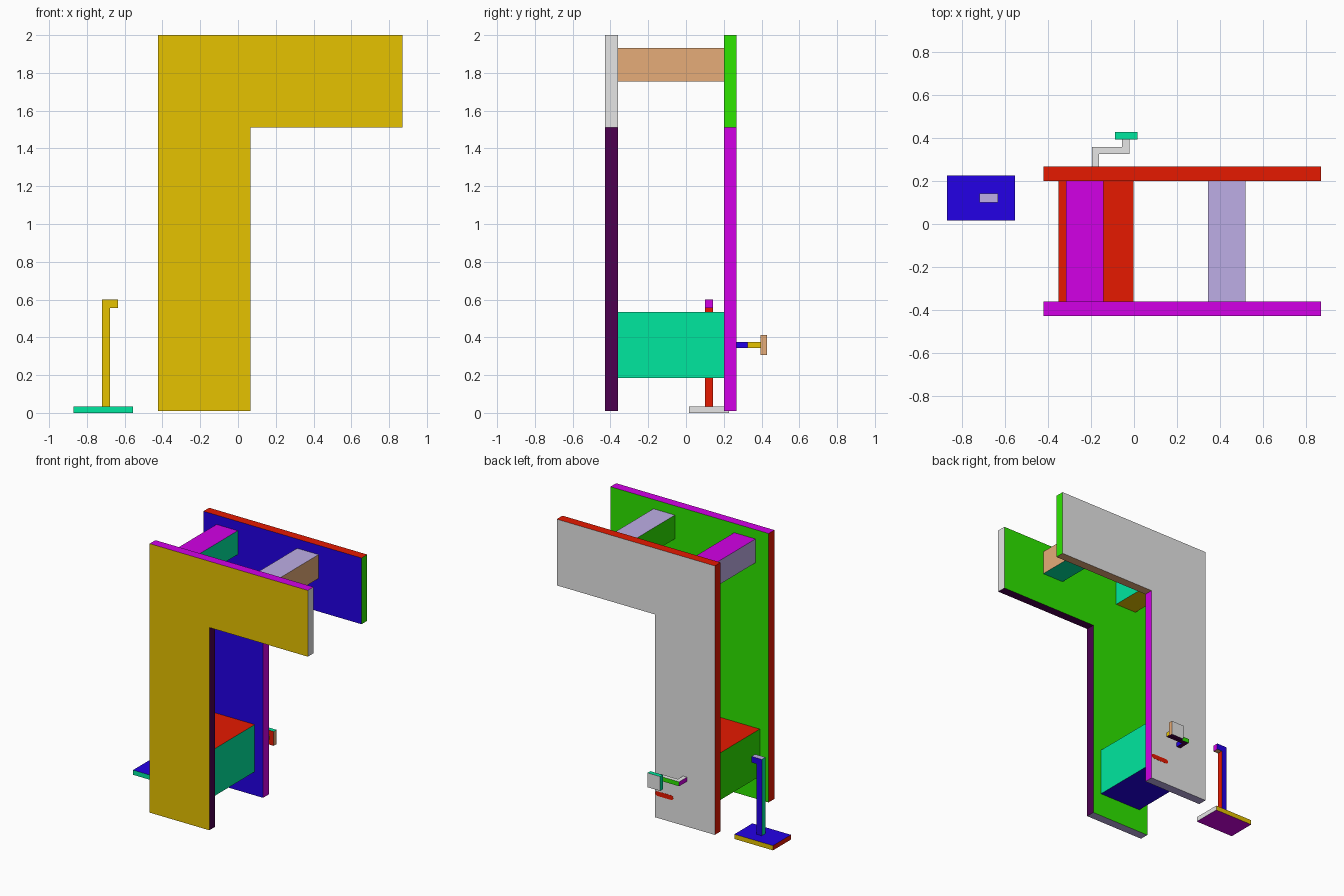
import bpy, bmesh, math

if "Cube" in bpy.data.objects:
    bpy.data.objects.remove(bpy.data.objects["Cube"])

def lin(c):
    c /= 255
    return c / 12.92 if c <= 0.04045 else ((c + 0.055) / 1.055) ** 2.4

PALETTE = {
    "gold": (230, 194, 0), "teal": (0, 234, 161), "grey": (230, 230, 230),
    "red": (230, 25, 0), "magenta": (210, 0, 230), "plum": (76, 0, 80),
    "green": (46, 230, 0), "tan": (230, 172, 120), "blue": (35, 0, 230),
    "lavender": (190, 174, 230),
}
MATS = {}
for key, rgb in PALETTE.items():
    m = bpy.data.materials.new(key)
    m.diffuse_color = (*[lin(c) for c in rgb], 1)
    m.use_nodes = True
    m.node_tree.nodes["Principled BSDF"].inputs["Base Color"].default_value = m.diffuse_color
    MATS[key] = m


def prism(name, outline, axis, lo, hi, lo_col, hi_col, side_cols):
    """Extrude an outline along y (outline is x,z) or z (outline is x,y);
    each outline edge gets its own colour."""
    def place(p, d):
        return (p[0], d, p[1]) if axis == "y" else (p[0], p[1], d)
    me = bpy.data.meshes.new(name)
    bm = bmesh.new()
    a = [bm.verts.new(place(p, lo)) for p in outline]
    b = [bm.verts.new(place(p, hi)) for p in outline]
    slots = []

    def face(verts, col):
        if col not in slots:
            slots.append(col)
            me.materials.append(MATS[col])
        bm.faces.new(verts).material_index = slots.index(col)

    face(a, lo_col)
    face(b[::-1], hi_col)
    n = len(outline)
    for i in range(n):
        j = (i + 1) % n
        face((a[i], a[j], b[j], b[i]), side_cols[i % len(side_cols)])
    bmesh.ops.recalc_face_normals(bm, faces=bm.faces)
    bm.to_mesh(me)
    bm.free()
    ob = bpy.data.objects.new(name, me)
    bpy.context.collection.objects.link(ob)
    return ob


def box(name, x, y, z, left, right, front, back, bottom, top):
    pts = [(x[0], y[0]), (x[1], y[0]), (x[1], y[1]), (x[0], y[1])]
    return prism(name, pts, "z", z[0], z[1], bottom, top, [front, right, back, left])


# two L-shaped side panels
ell = [(-0.423, 0.01), (0.065, 0.01), (0.065, 1.51), (0.871, 1.51), (0.871, 2.0), (-0.423, 2.0)]
prism("front_panel", ell, "y", -0.428, -0.361, "gold", "green",
      ["lavender", "plum", "plum", "grey", "magenta", "red"])
prism("back_panel", ell, "y", 0.2, 0.267, "blue", "grey",
      ["lavender", "magenta", "tan", "green", "red", "red"])

# cross members between the panels
span = (-0.361, 0.2)
box("lower_block", (-0.351, -0.003), span, (0.185, 0.534),
    "green", "teal", "gold", "grey", "blue", "red")
box("upper_bar_left", (-0.316, -0.142), span, (1.755, 1.931),
    "lavender", "teal", "gold", "grey", "gold", "magenta")
box("upper_bar_right", (0.344, 0.519), span, (1.755, 1.931),
    "green", "tan", "gold", "grey", "teal", "lavender")

# cranked handle on the back panel
crank = [(-0.195, 0.267), (-0.163, 0.267), (-0.163, 0.326), (-0.02, 0.326),
         (-0.02, 0.395), (-0.056, 0.395), (-0.056, 0.359), (-0.195, 0.359)]
prism("crank_arm", crank, "z", 0.344, 0.376, "plum", "grey",
      ["blue", "blue", "red", "gold", "grey", "teal", "green", "magenta"])
box("crank_grip", (-0.088, 0.016), (0.395, 0.428), (0.307, 0.413),
    "teal", "tan", "red", "grey", "plum", "teal")

# thin rounded slot mark on the back panel
slot = []
for cx, start in ((0.047, -90), (-0.066, 90)):
    for i in range(9):
        t = math.radians(start + i * 22.5)
        slot.append((cx + 0.017 * math.cos(t), 0.19 + 0.017 * math.sin(t)))
prism("slot_mark", slot, "y", 0.265, 0.268, "red", "red", ["red"])

# free-standing post with a hooked top
box("stand_base", (-0.871, -0.555), (0.017, 0.227), (0.0, 0.035),
    "red", "grey", "teal", "gold", "magenta", "blue")
hook = [(-0.72, 0.035), (-0.677, 0.035), (-0.677, 0.555), (-0.635, 0.555), (-0.635, 0.6), (-0.72, 0.6)]
prism("stand_post", hook, "y", 0.1, 0.142, "gold", "blue",
      ["plum", "red", "tan", "magenta", "lavender", "teal"])
